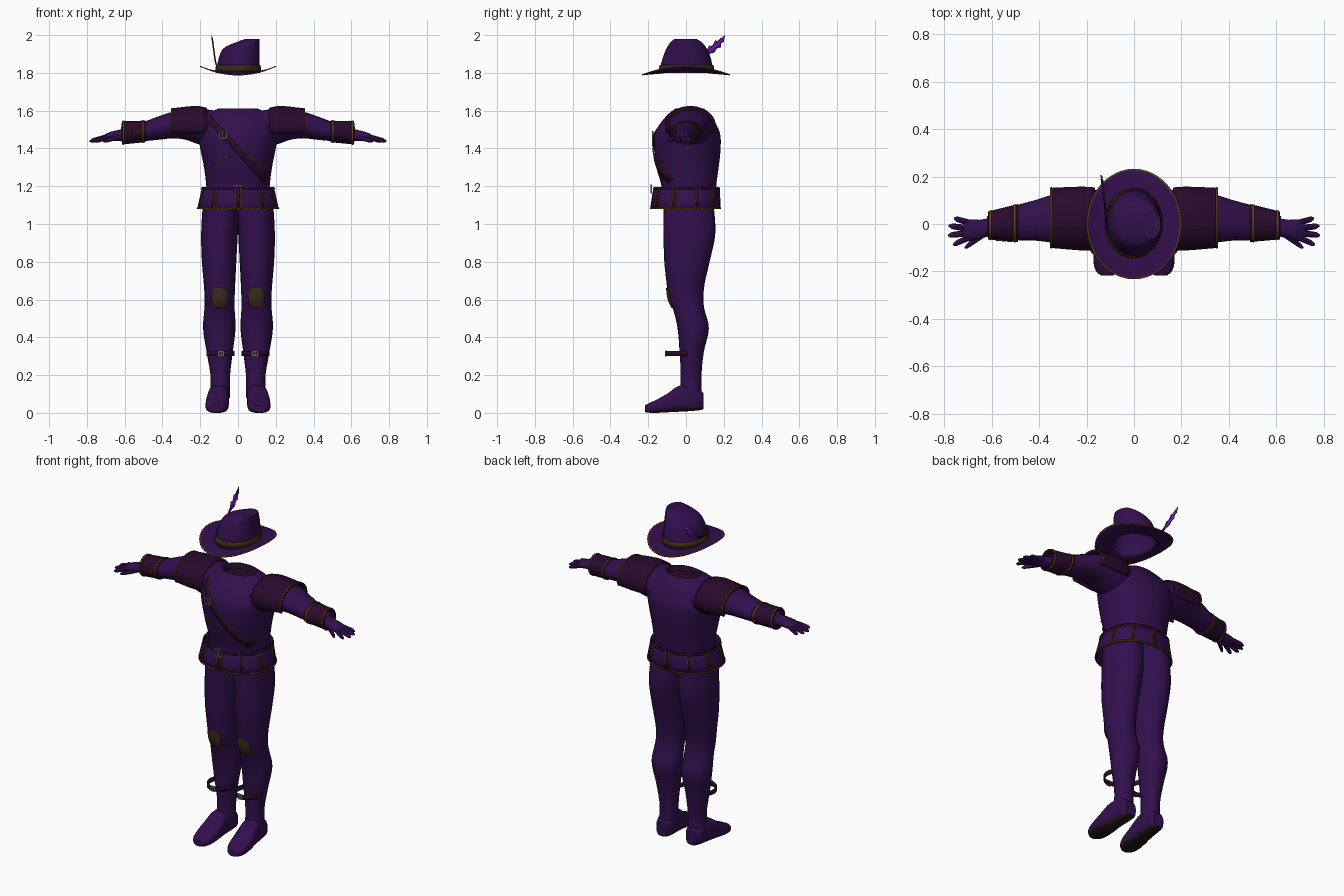
import bpy, bmesh, math
from mathutils import Vector

cube = bpy.data.objects.get("Cube")
if cube:
    bpy.data.objects.remove(cube)


def material(name, *rgb):
    m = bpy.data.materials.new(name)
    m.use_nodes = True
    m.diffuse_color = (*rgb, 1)
    m.node_tree.nodes["Principled BSDF"].inputs["Base Color"].default_value = (*rgb, 1)
    return m


purple = material("dark purple cloth", .032, .005, .075)
maroon = material("dark maroon leather", .022, .003, .025)
gold = material("dull gold trim", .16, .06, .008)
olive = material("olive brown band", .045, .023, .008)
patch = material("brown patch", .05, .027, .015)
violet = material("bright violet feather", .19, .012, .48)
dark = material("sole black brown", .013, .01, .008)
steel = material("grey steel", .15, .15, .15)


def finish(name, bm, mats, mirror=False, thick=0, rule=None, angle=40):
    bmesh.ops.recalc_face_normals(bm, faces=bm.faces[:])
    bm.normal_update()
    for f in bm.faces:
        f.smooth = True
        if rule and rule(f):
            f.material_index = 1
    me = bpy.data.meshes.new(name)
    bm.to_mesh(me)
    bm.free()
    me.set_sharp_from_angle(angle=math.radians(angle))
    for m in mats:
        me.materials.append(m)
    ob = bpy.data.objects.new(name, me)
    bpy.context.collection.objects.link(ob)
    if thick:
        mod = ob.modifiers.new("thickness", 'SOLIDIFY')
        mod.thickness, mod.offset = thick, 0
    if mirror:
        ob.modifiers.new("mirror", 'MIRROR')
    return ob


def ring_at(rings, t):
    """Smoothly interpolated (centre u, centre v, radius u, radius v) at t."""
    r = sorted(rings)
    i = max(0, min(len(r) - 2, sum(k[0] <= t for k in r) - 1))
    a, b, c, d = r[max(i - 1, 0)], r[i], r[i + 1], r[min(i + 2, len(r) - 1)]
    h = c[0] - b[0]
    f = min(1, max(0, (t - b[0]) / h))
    out = []
    for k in range(1, 5):
        m0 = (c[k] - a[k]) / (c[0] - a[0]) * h
        m1 = (d[k] - b[k]) / (d[0] - b[0]) * h
        out.append((2*f**3 - 3*f*f + 1)*b[k] + (f**3 - 2*f*f + f)*m0
                   + (3*f*f - 2*f**3)*c[k] + (f**3 - f*f)*m1)
    return out


def place(axis, t, u, v):
    return {'z': (u, v, t), 'x': (t, v, u), 'y': (u, t, v)}[axis]


def power(x, p):
    return math.copysign(abs(x) ** p, x)


def loft(name, rings, mats, axis='z', span=None, arc=(0, 360), grow=0, n=24, m=16,
         p=1, cap=False, spread=lambda t: 1, **kw):
    """Skin over cross-sections; arc 0 is the front, 90 the model's left or top."""
    bm = bmesh.new()
    t0, t1 = span or (min(rings)[0], max(rings)[0])
    full = arc[1] - arc[0] == 360
    rows = []
    for j in range(m + 1):
        t = t0 + (t1 - t0) * j / m
        cu, cv, ru, rv = ring_at(rings, t)
        row = []
        for i in range(n if full else n + 1):
            a = math.radians((arc[0] + (arc[1] - arc[0]) * i / n) * spread(t))
            row.append(bm.verts.new(place(axis, t, cu + (ru + grow) * power(math.sin(a), p),
                                          cv - (rv + grow) * power(math.cos(a), p))))
        rows.append(row)
    for r, s in zip(rows, rows[1:]):
        for i in range(n):
            k = (i + 1) % len(r)
            bm.faces.new((r[i], r[k], s[k], s[i]))
    if cap:
        bm.faces.new(rows[0])
        bm.faces.new(rows[-1])
    return finish(name, bm, mats, **kw)


def ribbon(name, rings, axis, p0, p1, width, mat, lift=.005, p=1, n=14):
    """Flat strip laid on the front of a loft between two (u, t) points."""
    bm = bmesh.new()
    a, b = Vector(p0), Vector(p1)
    side = Vector((-(b - a).y, (b - a).x)).normalized() * width / 2
    rows = []
    for i in range(n + 1):
        row = []
        for s in (-1, 1):
            u, t = a.lerp(b, i / n) + side * s
            cu, cv, ru, rv = ring_at(rings, t)
            q = min(.98, abs((u - cu) / ru)) ** (1 / p)
            row.append(bm.verts.new(place(axis, t, u, cv - rv * math.sqrt(1 - q*q) ** p - lift)))
        rows.append(row)
    for r, s in zip(rows, rows[1:]):
        bm.faces.new((r[0], r[1], s[1], s[0]))
    return finish(name, bm, [mat], thick=.004)


def buckle(name, x, y, z, w, h, **kw):
    bm = bmesh.new()
    bars = [(0, s * h / 2, w, .007) for s in (-1, 1)] + [(s * w / 2, 0, .007, h) for s in (-1, 0, 1)]
    for dx, dz, sx, sz in bars:
        made = bmesh.ops.create_cube(bm, size=1)
        for v in made["verts"]:
            v.co = (x + dx + v.co.x * sx, y + v.co.y * .008, z + dz + v.co.z * sz)
    return finish(name, bm, [steel], **kw)


# Torso with an open neck
torso = [(1.12, 0, .015, .165, .145), (1.2, 0, .015, .168, .145), (1.3, 0, .008, .18, .165),
         (1.4, 0, .007, .2, .176), (1.48, 0, .007, .212, .173), (1.55, 0, .012, .2, .135),
         (1.59, 0, .015, .155, .1), (1.612, 0, .02, .1, .075)]
loft("tunic", torso, [purple], n=40, m=26, p=.88)
loft("neck_opening", [(1.55, 0, .02, .08, .06), (1.612, 0, .02, .1, .075)], [maroon], m=2, p=.88, cap=False)
loft("neck_floor", [(1.575, 0, .02, .1, .075), (1.58, 0, .02, .1, .075)], [maroon], m=1, cap=True)

# Chest strap and stitching
top, end = Vector((-.155, 1.56)), Vector((.145, 1.23))
edge = Vector((.33, .3)).normalized() * .016
ribbon("chest_strap", torso, 'z', top, end, .032, maroon, p=.88)
ribbon("chest_strap_trim", torso, 'z', top + edge, end + edge, .004, gold, .007, p=.88)
buckle("chest_buckle", -.08, -.175, 1.472, .034, .036)
for s, side in ((-1, "right"), (1, "left")):
    ribbon(side + "_chest_stitch", torso, 'z', (s * .03, 1.368), (s * .13, 1.325), .006, gold, .003, p=.88)

# Panelled belt skirt
skirt = [(1.08, 0, -.003, .212, .18), (1.195, 0, .003, .186, .168)]
loft("belt_skirt", skirt, [purple], n=40, m=3, p=.9, thick=.008)
loft("belt_top_edge", skirt, [maroon], span=(1.183, 1.196), n=40, m=1, p=.9, grow=.004, thick=.006)
loft("belt_hem", skirt, [gold], span=(1.079, 1.086), n=40, m=1, p=.9, grow=.004, thick=.006)
for k in range(10):
    mid = 36 * k
    loft(f"belt_panel_gap_{k}", skirt, [maroon], arc=(mid - 3, mid + 3), n=2, m=2, p=.9, grow=.005, thick=.002)
    for s in (-3, 3):
        loft(f"belt_stripe_{k}_{s}", skirt, [gold], arc=(mid + s - .8, mid + s + .8), n=1, m=2,
             p=.9, grow=.006, thick=.003)
buckle("belt_buckle", 0, -.184, 1.185, .048, .042)

# Sleeves, shoulder pads and cuffs
arm = [(.12, 1.51, .02, .09, .12), (.2, 1.515, .02, .095, .125), (.28, 1.525, .025, .078, .112),
       (.35, 1.523, .022, .07, .1), (.42, 1.508, .015, .062, .085), (.5, 1.49, .005, .051, .073),
       (.62, 1.475, -.01, .038, .043)]
pad = [(.165, 1.52, .022, .09, .128), (.22, 1.52, .023, .1, .13), (.355, 1.52, .026, .087, .122)]
cuff = [(.49, 1.49, .004, .053, .076), (.615, 1.483, -.006, .058, .055)]
loft("sleeves", arm, [purple], 'x', m=20, mirror=True)
loft("shoulder_pads", pad, [maroon], 'x', arc=(-24, 204), m=8, thick=.01, mirror=True)
loft("shoulder_pad_trim", pad, [gold], 'x', span=(.346, .353), arc=(-24, 204), m=1, grow=.006,
     thick=.003, mirror=True)
loft("cuffs", cuff, [maroon], 'x', m=4, thick=.008, mirror=True)
for x in (.5, .602):
    loft(f"cuff_trim_{x}", cuff, [gold], 'x', span=(x, x + .008), m=1, grow=.005, thick=.003, mirror=True)
for k in range(3):
    x = .515 + k * .024
    for z0, z1 in ((1.472, 1.5), (1.5, 1.472)):
        lace = ribbon(f"right_cuff_lace_{k}_{z0}", cuff, 'x', (z0, x), (z1, x + .02), .003, gold, .006, n=2)
        lace.scale.x = -1

# Gloved hands
palm = [(.59, 1.472, -.008, .035, .038), (.65, 1.467, -.022, .027, .04), (.69, 1.46, -.026, .022, .045),
        (.72, 1.453, -.03, .012, .036)]
loft("palms", palm, [purple], 'x', n=16, m=10, cap=True, mirror=True)
fingers = {"thumb": (.635, -.045, .715, -.1), "index_finger": (.69, -.055, .764, -.087),
           "middle_finger": (.7, -.038, .785, -.048), "ring_finger": (.7, -.018, .782, -.008),
           "little_finger": (.685, .002, .76, .024)}
for name, (x0, y0, x1, y1) in fingers.items():
    rings = [(x0 + (x1 - x0) * f, 1.46 - .022 * f, y0 + (y1 - y0) * f, r, r)
             for f, r in ((0, .014), (.5, .013), (.88, .011), (1, .004))]
    loft(name + "s", rings, [purple], 'x', n=8, m=6, cap=True, mirror=True)

# Trousers and boots
leg = [(.1, .095, .025, .052, .058), (.2, .094, .027, .052, .055), (.32, .097, .03, .069, .064),
       (.45, .099, .038, .086, .083), (.55, .098, .014, .08, .083), (.6, .097, 0, .079, .092),
       (.68, .098, -.002, .083, .1), (.8, .1, .005, .091, .12), (.95, .098, .018, .097, .137),
       (1.13, .09, .012, .095, .132)]
loft("legs", leg, [purple], span=(.08, 1.13), m=40, mirror=True)
foot = [(-.217, .114, .022, .026, .018), (-.2, .114, .025, .046, .024), (-.16, .112, .034, .059, .034),
        (-.1, .109, .052, .061, .049), (-.04, .105, .074, .056, .068), (.03, .1, .078, .052, .068),
        (.075, .098, .068, .046, .053), (.092, .098, .062, .034, .042)]
loft("boots", foot, [purple, dark], 'y', n=24, m=22, p=.72, cap=True, mirror=True,
     rule=lambda f: f.normal.z < -.7)
loft("knee_patches", leg, [patch], span=(.556, .662), arc=(-30, 30), n=10, m=14, grow=.004, thick=.003,
     spread=lambda t: .35 + .65 * math.sqrt(max(0, 1 - ((t - .609) / .053) ** 4)), mirror=True)

# Loose calf straps
calf = [(.3, .093, -.03, .072, .076), (.327, .093, -.03, .072, .076)]
loft("calf_straps", calf, [maroon], m=1, thick=.005, mirror=True)
buckle("calf_buckles", .09, -.108, .314, .026, .024, mirror=True)

# Hat crown, band and brim
crown = [(1.8, 0, .002, .117, .144), (1.84, .002, .003, .112, .137), (1.9, .01, .004, .105, .12),
         (1.935, .022, .003, .093, .103), (1.96, .05, .001, .065, .085), (1.979, .075, -.002, .039, .06)]
bm_span = (1.8, 1.979)
loft("hat_crown", crown, [purple], span=bm_span, n=32, m=14)
loft("hat_crown_top", [(1.977, .075, -.002, .039, .06), (1.979, .075, -.002, .039, .06)], [purple],
     n=32, m=1, cap=True)
loft("hat_band", crown, [olive], span=(1.808, 1.842), n=32, m=2, grow=.004, thick=.004)

bm = bmesh.new()
rows = []
for r in (.57, .68, .8, .9, .975, 1):
    row = []
    for i in range(48):
        a = math.tau * i / 48
        x, y = r * math.sin(a), r * math.cos(a)
        row.append(bm.verts.new((.2 * x, .233 * y, 1.803 + .032 * x * x * r - .014 * y * y)))
    rows.append(row)
for r, s in zip(rows, rows[1:]):
    for i in range(48):
        bm.faces.new((r[i], r[i - 1], s[i - 1], s[i]))
finish("hat_brim", bm, [purple, gold], thick=.005,
       rule=lambda f: min(math.hypot(v.co.x / .2, v.co.y / .233) for v in f.verts) > .96)

# Feather tucked in the band: toothed vane and quill
bm = bmesh.new()
outline = [(.06, 1.868), (.1, 1.9), (.122, 1.945), (.138, 1.942), (.155, 1.973), (.166, 1.968),
           (.207, 2.0), (.2, 1.965), (.186, 1.958), (.184, 1.935), (.163, 1.93), (.15, 1.908), (.12, 1.9)]
bm.faces.new([bm.verts.new((-.12 - (z - 1.86) * .14, y, z)) for y, z in outline])
finish("feather_vane", bm, [violet], thick=.004)
quill = [(-.04, 1.838, -.114, .003, .003), (.06, 1.868, -.121, .003, .003), (.19, 1.985, -.137, .002, .002)]
bm = bmesh.new()
rows = [[bm.verts.new((x + dx, y, z + dz)) for dx, dz in ((-.004, 0), (0, .004), (.004, 0), (0, -.004))]
        for y, z, x, _, _ in quill]
for r, s in zip(rows, rows[1:]):
    for i in range(4):
        bm.faces.new((r[i], r[i - 1], s[i - 1], s[i]))
finish("feather_quill", bm, [maroon], angle=30)
